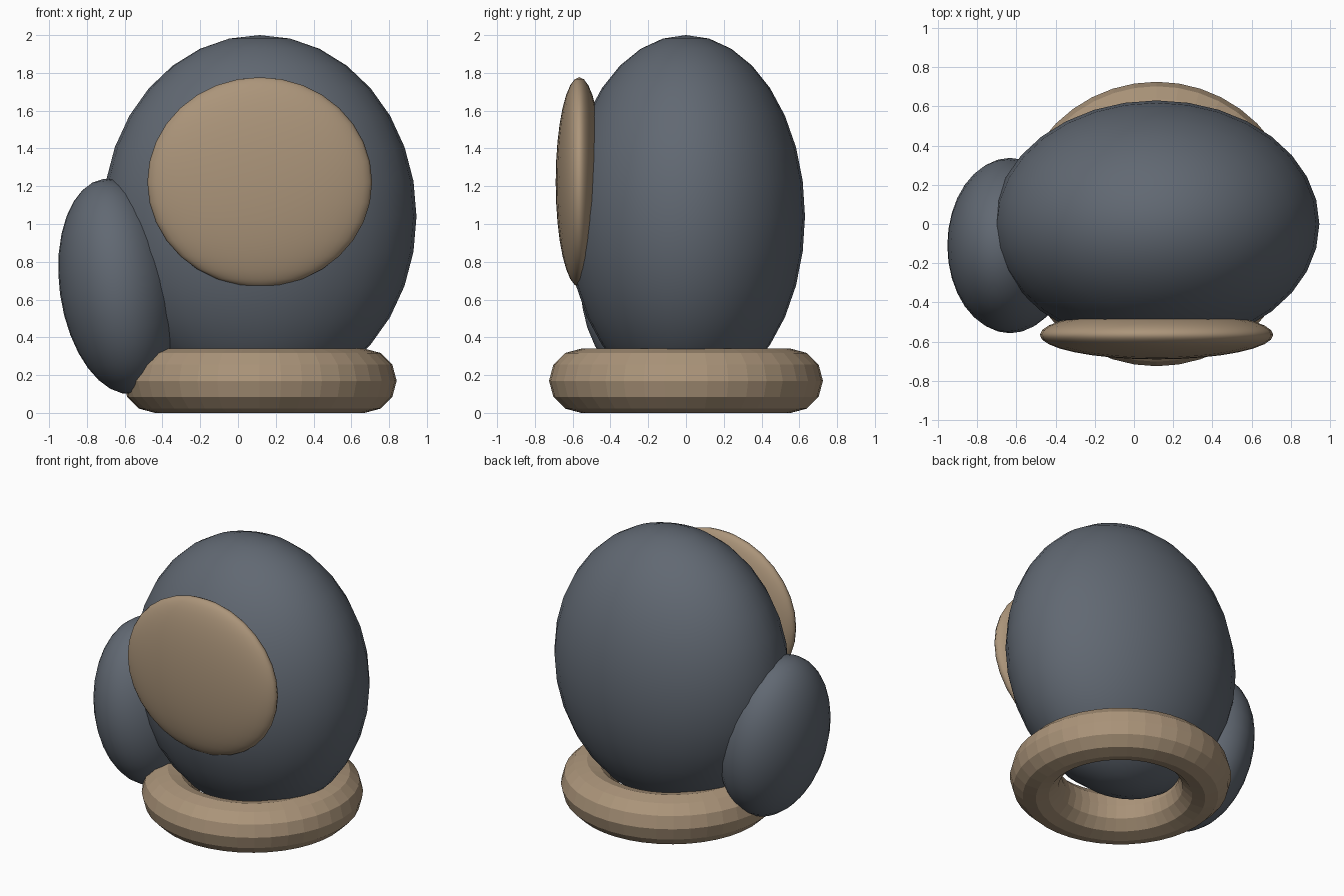
import bpy
from math import radians

if "Cube" in bpy.data.objects:
    bpy.data.objects.remove(bpy.data.objects["Cube"])


def material(name, rgb):
    m = bpy.data.materials.new(name)
    m.diffuse_color = (*rgb, 1)
    m.use_nodes = True
    m.node_tree.nodes["Principled BSDF"].inputs["Base Color"].default_value = m.diffuse_color
    return m


slate = material("slate", (0.12, 0.14, 0.17))
tan = material("tan", (0.41, 0.30, 0.195))
CX = 0.115  # shared centre line of palm, pad and cuff


def ellipsoid(name, centre, radii, mat, tilt=0):
    bpy.ops.mesh.primitive_uv_sphere_add(segments=32, ring_count=16, radius=1, location=centre,
                                         rotation=(0, radians(tilt), 0))
    ob = bpy.context.object
    ob.name = name
    ob.scale = radii
    ob.data.materials.append(mat)
    bpy.ops.object.shade_smooth()
    return ob


# Main padded body
ellipsoid("glove_body", (CX, 0, 1.04), (0.83, 0.63, 0.96), slate)

# Thumb, leaning slightly outward
ellipsoid("thumb", (-0.632, -0.11, 0.67), (0.313, 0.447, 0.574), slate, tilt=-8)

# Flattened front pad
ellipsoid("front_pad", (CX, -0.565, 1.222), (0.595, 0.125, 0.555), tan)

# Faceted cuff ring, open in the middle
bpy.ops.mesh.primitive_torus_add(major_segments=40, minor_segments=12, major_radius=0.555,
                                 minor_radius=0.17, location=(CX, 0, 0.17))
cuff = bpy.context.object
cuff.name = "cuff_ring"
cuff.data.materials.append(tan)
bpy.ops.object.shade_flat()
